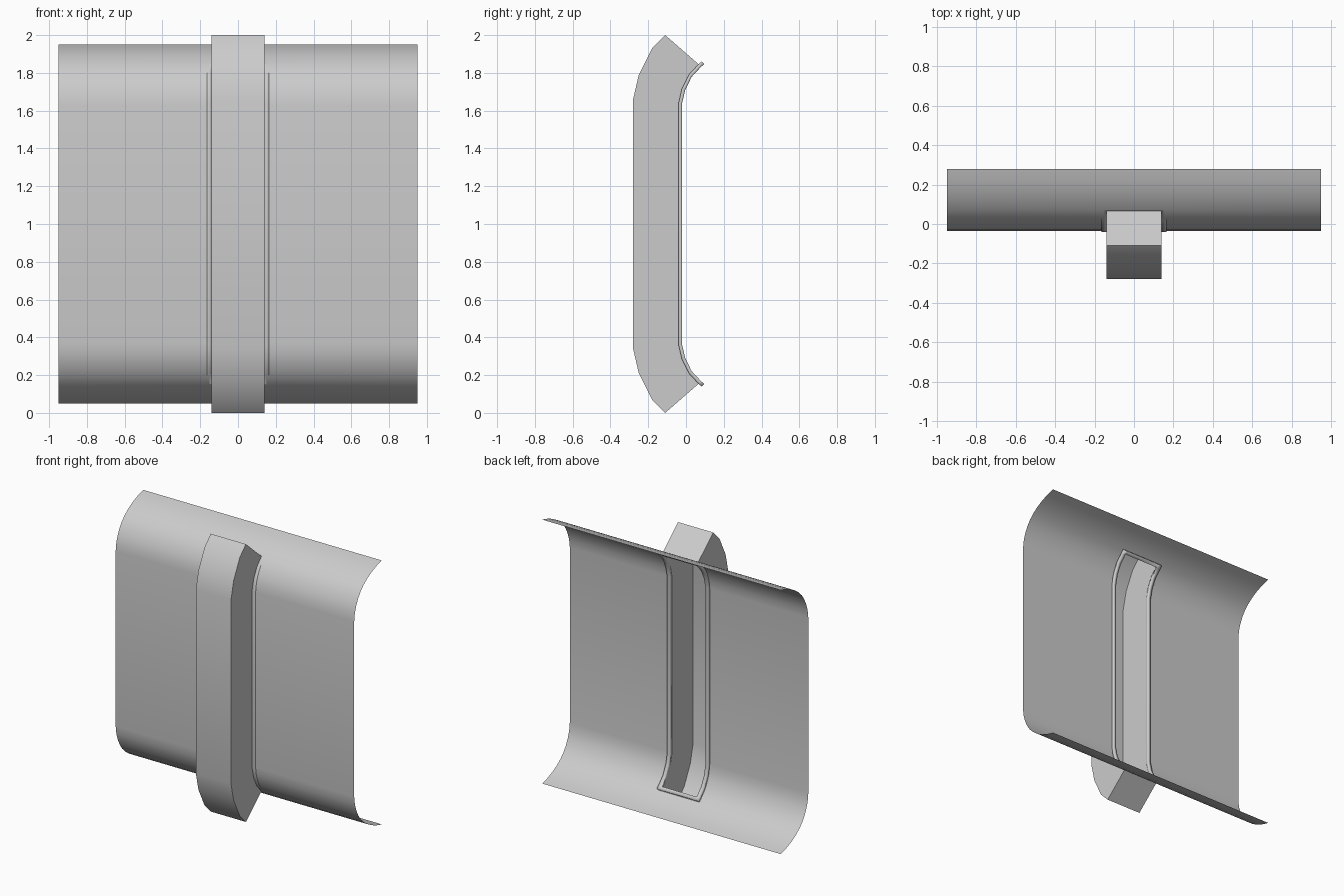
import bpy, bmesh, math

if "Cube" in bpy.data.objects:
    bpy.data.objects.remove(bpy.data.objects["Cube"])


def mirrored(half):
    """Half profile runs from the top end to the straight; add its mirror about z = 1."""
    return half + [(y, 2 - z) for y, z in reversed(half)]


def finish(name, bm, angle=40):
    bm.normal_update()
    me = bpy.data.meshes.new(name)
    bm.to_mesh(me)
    bm.free()
    ob = bpy.data.objects.new(name, me)
    bpy.context.collection.objects.link(ob)
    bpy.ops.object.select_all(action='DESELECT')
    ob.select_set(True)
    bpy.context.view_layer.objects.active = ob
    bpy.ops.object.shade_smooth_by_angle(angle=math.radians(angle))
    return ob


def slotted_sheet(name, half, cols, margin):
    """Extrude a profile along x, leaving the middle column open between margin rows."""
    prof = mirrored(half)
    bm = bmesh.new()
    grid = [[bm.verts.new((x, y, z)) for x in cols] for y, z in prof]
    n = len(prof) - 1
    for i in range(n):
        for j in range(len(cols) - 1):
            if j == 1 and margin <= i < n - margin:
                continue
            bm.faces.new((grid[i][j], grid[i + 1][j], grid[i + 1][j + 1], grid[i][j + 1]))
    return finish(name, bm)


# Curved backing panel with a slot behind the handle
panel_half = [(.28, 1.95), (.22, 1.934), (.165, 1.912), (.115, 1.885), (.072, 1.853),
              (.038, 1.82), (.01, 1.78), (-.012, 1.735), (-.027, 1.69), (-.035, 1.63)]
slotted_sheet("panel", panel_half, (-.95, -.15, .15, .95), 4)

# Thin rim around the slot
rim_half = [(.09, 1.854), (.072, 1.838), (.022, 1.784), (-.013, 1.713), (-.03, 1.64)]
rim = slotted_sheet("slot_rim", rim_half, (-.165, -.14, .14, .165), 1)
sol = rim.modifiers.new("thickness", 'SOLIDIFY')
sol.thickness = .019
sol.offset = 0

# Hollow handle, open at the back
outer = mirrored([(-.11, 2), (-.18, 1.93), (-.25, 1.79), (-.28, 1.66)])
inner = mirrored([(.07, 1.843), (.021, 1.788), (-.017, 1.716), (-.035, 1.64)])
bm = bmesh.new()
w = .14
rings = [[bm.verts.new(p) for p in ((-w, iy, iz), (-w, oy, oz), (w, oy, oz), (w, iy, iz))]
         for (oy, oz), (iy, iz) in zip(outer, inner)]
for a, b in zip(rings, rings[1:]):
    for k in range(3):
        bm.faces.new((a[k], b[k], b[k + 1], a[k + 1]))
bm.faces.new(rings[0])
bm.faces.new(rings[-1][::-1])
finish("handle", bm)
